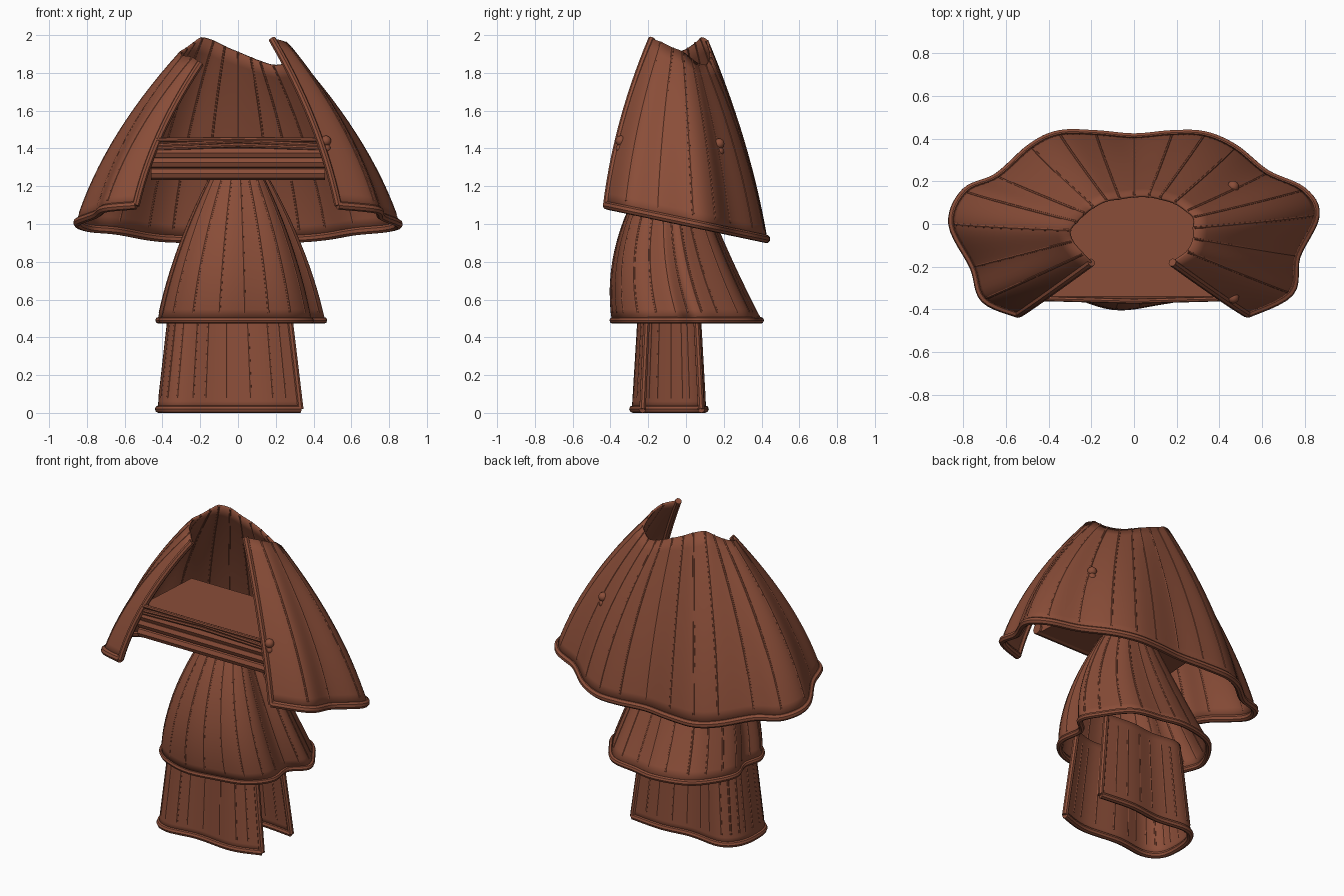
import bpy
import math
from mathutils import Vector

if "Cube" in bpy.data.objects:
    bpy.data.objects.remove(bpy.data.objects["Cube"])

BROWN = (0.255, 0.075, 0.04, 1)
CLOTH = bpy.data.materials.new("brown cloth")
CLOTH.use_nodes = True
CLOTH.diffuse_color = BROWN
CLOTH.node_tree.nodes["Principled BSDF"].inputs["Base Color"].default_value = BROWN


def activate(ob):
    bpy.ops.object.select_all(action="DESELECT")
    ob.select_set(True)
    bpy.context.view_layer.objects.active = ob


def add_mesh(name, verts, faces):
    me = bpy.data.meshes.new(name)
    me.from_pydata(verts, [], faces)
    me.materials.append(CLOTH)
    ob = bpy.data.objects.new(name, me)
    bpy.context.collection.objects.link(ob)
    return ob


def smooth(ob):
    activate(ob)
    bpy.ops.object.shade_smooth_by_angle(angle=math.radians(40))


def tubes(name, paths, radius, closed=False):
    """Round cords that follow the given point paths."""
    cu = bpy.data.curves.new(name, "CURVE")
    cu.dimensions = "3D"
    cu.bevel_depth = radius
    cu.bevel_resolution = 2
    cu.use_fill_caps = True
    for path in paths:
        sp = cu.splines.new("POLY")
        sp.points.add(len(path) - 1)
        for pt, co in zip(sp.points, path):
            pt.co = (*co, 1)
        sp.use_cyclic_u = closed
    cu.materials.append(CLOTH)
    ob = bpy.data.objects.new(name, cu)
    bpy.context.collection.objects.link(ob)
    activate(ob)
    bpy.ops.object.convert(target="MESH")
    smooth(bpy.context.object)


def spline(points, closed, steps=6):
    """Smooth curve through the points."""
    pts = [Vector(p) for p in points]
    n = len(pts)
    pick = (lambda i: pts[i % n]) if closed else (lambda i: pts[min(max(i, 0), n - 1)])
    out = []
    for i in range(n if closed else n - 1):
        a, b, c, d = (pick(i + k) for k in (-1, 0, 1, 2))
        for s in range(steps):
            t = s / steps
            out.append(b + (c - a) * t / 2 + (a * 2 - b * 5 + c * 4 - d) * t * t / 2
                       + (b * 3 - a - c * 3 + d) * t ** 3 / 2)
    if not closed:
        out.append(pts[-1])
    return out


def garment(name, top, hem, closed, seams, bow=0, lean=0, hem_radius=0.022, seam_range=(0, 0.95)):
    """Draped cloth between two rims, with seams and a corded hem."""
    top, hem = spline(top, closed), spline(hem, closed)
    n, rows = len(top), 14

    def at(i, t):
        p = top[i].lerp(hem[i], t)
        k = 4 * t * (1 - t)
        return p + Vector((hem[i].x * bow * k, hem[i].y * bow * k + lean * k, 0))

    spans = n if closed else n - 1
    verts = [at(i, r / rows) for r in range(rows + 1) for i in range(n)]
    faces = [(r * n + i, r * n + (i + 1) % n, (r + 1) * n + (i + 1) % n, (r + 1) * n + i)
             for r in range(rows) for i in range(spans)]
    ob = add_mesh(name, verts, faces)
    mod = ob.modifiers.new("thickness", "SOLIDIFY")
    mod.thickness = 0.012
    mod.offset = 0
    smooth(ob)

    lo, hi = seam_range
    lines = []
    for s in range(0 if closed else 1, seams):
        i = round(s * spans / seams)
        lines.append([at(i, lo + (hi - lo) * r / rows) for r in range(rows + 1)])
    tubes(name + "_seams", lines, 0.0085)
    tubes(name + "_hem", [hem], hem_radius, closed)
    if not closed:
        edges = [[at(i, r / rows) for r in range(rows + 1)] for i in (0, n - 1)]
        tubes(name + "_edges", edges, hem_radius * 0.9)


# Cape: hem x, hem y, collar x, collar y, collar z
cape = [(-.54, -.42, -.20, -.18, 1.85), (-.70, -.35, -.24, -.14, 1.88), (-.75, -.20, -.29, -.08, 1.89),
        (-.85, .00, -.30, -.03, 1.91), (-.79, .15, -.27, .01, 1.93), (-.64, .22, -.23, .05, 1.96),
        (-.48, .36, -.19, .08, 1.985), (-.35, .42, -.13, .11, 1.97), (-.18, .42, -.07, .12, 1.94),
        (0, .405, 0, .13, 1.91), (.18, .42, .07, .13, 1.88),
        (.33, .415, .12, .12, 1.86), (.47, .355, .19, .10, 1.84), (.62, .235, .25, .06, 1.85),
        (.79, .155, .28, .03, 1.87), (.85, .04, .28, -.02, 1.91), (.76, -.15, .28, -.07, 1.93),
        (.73, -.32, .25, -.13, 1.96), (.53, -.42, .18, -.18, 1.98)]
garment("cape", [c[2:] for c in cape], [(x, y, 1.01 - 0.21 * y) for x, y, *_ in cape],
        False, 18, bow=0.078)

# Middle skirt, pinched at the left side
hem = [(-.1, -.385), (.1, -.365), (.28, -.32), (.38, -.2), (.37, -.04), (.455, .06), (.4, .18), (.28, .33),
       (.1, .37), (-.05, .395), (-.25, .35), (-.36, .24), (-.42, .1), (-.38, -.04), (-.4, -.18), (-.3, -.31)]
garment("middle_skirt", [(x * 0.27, y * 0.27 - 0.07, 1.3) for x, y in hem],
        [(x, y, 0.49) for x, y in hem], True, 24, bow=0.085, lean=-0.05, hem_radius=0.018)

# Lower skirt, open on the left side
hem = [(.33, -.23), (.15, -.28), (-.1, -.26), (-.3, -.28), (-.4, -.22), (-.42, -.08), (-.39, .04),
       (-.3, .1), (-.1, .08), (.1, .1), (.32, .08)]
garment("lower_skirt", [(x * 0.82 - 0.01, y * 0.82 - 0.015, 0.6) for x, y in hem],
        [(x, y, 0.02) for x, y in hem], False, 22, hem_radius=0.02, seam_range=(0.1, 0.9))

# Chest slab inside the cape
W, FRONT, BACK = 0.45, -0.34, 0.13
corners = [(-W, FRONT), (W, FRONT), (W - 0.03, BACK), (0.03 - W, BACK)]
add_mesh("chest_slab", [(x, y, z) for z in (1.24, 1.44) for x, y in corners],
         [(3, 2, 1, 0), (4, 5, 6, 7)] + [(i, (i + 1) % 4, (i + 1) % 4 + 4, i + 4) for i in range(4)])

# Rounded bands and raised straps across the slab
bands = [[(-W - 0.01, FRONT + 0.01, z), (W + 0.01, FRONT + 0.01, z)] for z in (1.267, 1.325, 1.375)]
tubes("chest_bands", bands, 0.034)
straps = [[(-W + 0.02, FRONT - 0.01, z), (0, FRONT - 0.022, z + rise), (W, FRONT - 0.01, z)]
          for z, rise in ((1.4, 0.018), (1.415, 0.025), (1.445, 0.004))]
tubes("chest_straps", straps, 0.012)

# Paired buttons on the left side of the cape
for label, x, y, z in (("front", 0.465, -0.345, 1.425), ("back", 0.465, 0.175, 1.41)):
    for part, dz, r in (("upper", 0.015, 0.028), ("lower", -0.025, 0.026)):
        bpy.ops.mesh.primitive_uv_sphere_add(segments=16, ring_count=10, radius=r, location=(x, y, z + dz))
        ob = bpy.context.object
        ob.name = f"{label}_button_{part}"
        ob.data.materials.append(CLOTH)
        smooth(ob)
